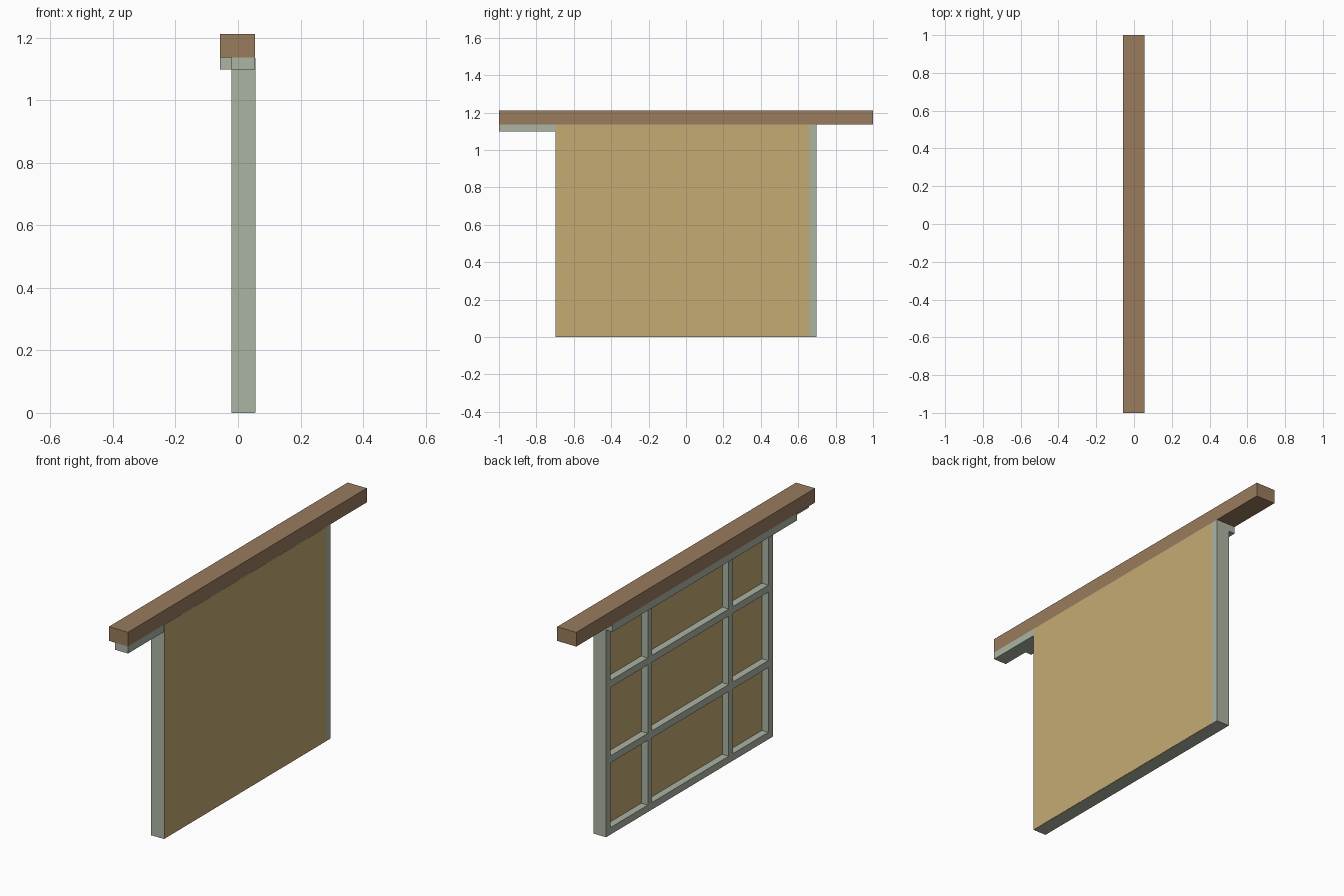
import bpy, bmesh

if "Cube" in bpy.data.objects:
    bpy.data.objects.remove(bpy.data.objects["Cube"])


def material(name, color):
    m = bpy.data.materials.new(name)
    m.diffuse_color = (*color, 1)
    m.use_nodes = True
    m.node_tree.nodes["Principled BSDF"].inputs["Base Color"].default_value = m.diffuse_color
    return m


SAGE = material("pale_sage", (0.41, 0.46, 0.37))
TAN = material("plywood_tan", (0.55, 0.41, 0.17))
BROWN = material("timber_brown", (0.32, 0.20, 0.11))


def box(name, mat, x, y, z):
    """Box from (min, max) ranges on each axis."""
    bm = bmesh.new()
    bmesh.ops.create_cube(bm, size=1)
    for v in bm.verts:
        v.co = [(a + b) / 2 + c * (b - a) for c, (a, b) in zip(v.co, (x, y, z))]
    me = bpy.data.meshes.new(name)
    bm.to_mesh(me)
    bm.free()
    me.materials.append(mat)
    ob = bpy.data.objects.new(name, me)
    bpy.context.collection.objects.link(ob)
    return ob


T = 0.0375                 # batten thickness
BACK, FACE = -0.02, 0.055  # frame depth range
HALF = 0.698               # half length of the frame
TOP = 1.136                # underside of the handrail

# heavy top beam
box("top_beam", BROWN, (-0.057, FACE), (-1, 1), (TOP, 1.211))

# plate under the beam, overhanging one end, and the batten beside it
box("top_plate", SAGE, (BACK, FACE), (-1, HALF), (TOP - T, TOP))
box("side_batten", SAGE, (-0.057, BACK), (-0.85, HALF), (TOP - T, TOP))

# upright studs
for i, y in enumerate((-HALF + T / 2, -0.348, 0.33, HALF - T / 2)):
    box(f"stud_{i + 1}", SAGE, (BACK, FACE), (y - T / 2, y + T / 2), (0, TOP - T))

# cross rails
for i, z in enumerate((0, 0.38, 0.78)):
    box(f"cross_rail_{i + 1}", SAGE, (BACK, FACE), (-HALF + T, HALF - T), (z, z + T))

# sheet panel let into the frame, stopping short of the last stud
box("sheet_panel", TAN, (0.0175, FACE + 0.001), (-HALF + 0.001, HALF - T), (0.001, TOP - 0.001))
